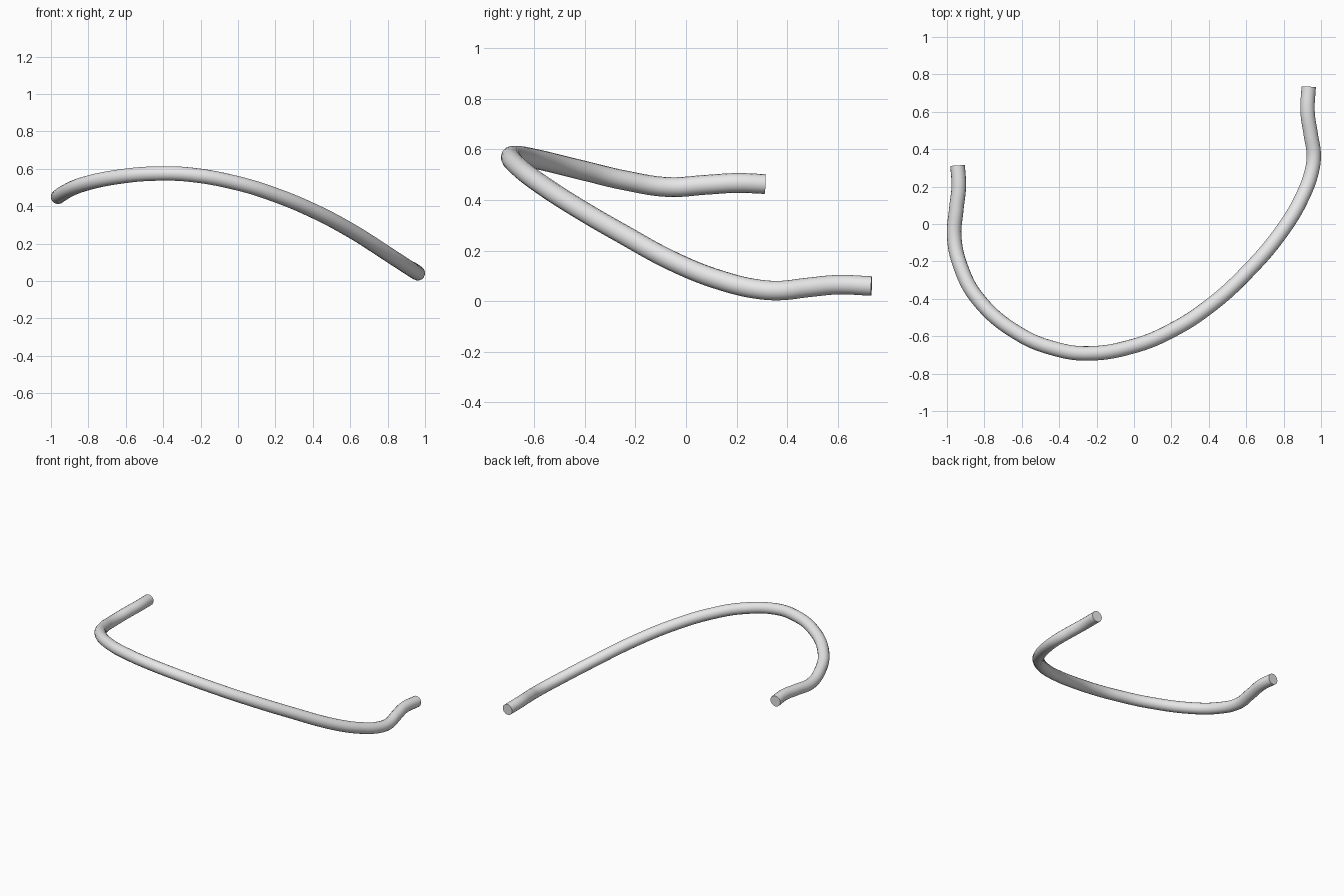
import bpy

if "Cube" in bpy.data.objects:
    bpy.data.objects.remove(bpy.data.objects["Cube"])

# Centre line of the bent rod, end to end
path = [(-0.943, 0.312, 0.463), (-0.937, 0.20, 0.467), (-0.95, 0.08, 0.46),
        (-0.961, -0.07, 0.451), (-0.926, -0.23, 0.475), (-0.835, -0.40, 0.515),
        (-0.62, -0.585, 0.56), (-0.42, -0.668, 0.575), (-0.25, -0.692, 0.568),
        (0.0, -0.652, 0.522), (0.2, -0.57, 0.46), (0.4, -0.442, 0.377),
        (0.6, -0.262, 0.272), (0.8, -0.025, 0.145), (0.9, 0.145, 0.08),
        (0.95, 0.28, 0.048), (0.961, 0.37, 0.042), (0.945, 0.48, 0.054),
        (0.928, 0.60, 0.065), (0.934, 0.733, 0.06)]

curve = bpy.data.curves.new("rod", "CURVE")
curve.dimensions = "3D"
curve.resolution_u = 10
curve.bevel_depth = 0.039
curve.bevel_resolution = 6
curve.use_fill_caps = True
spline = curve.splines.new("BEZIER")
spline.bezier_points.add(len(path) - 1)
for point, co in zip(spline.bezier_points, path):
    point.co = co
    point.handle_left_type = point.handle_right_type = "AUTO"

rod = bpy.data.objects.new("bent_rod", curve)
bpy.context.collection.objects.link(rod)

# Turn into a mesh with smooth sides and crisp flat ends
bpy.context.view_layer.objects.active = rod
rod.select_set(True)
bpy.ops.object.convert(target="MESH")
bpy.ops.object.shade_smooth_by_angle()

grey = bpy.data.materials.new("light grey")
grey.diffuse_color = (0.8, 0.8, 0.8, 1)
grey.use_nodes = True
grey.node_tree.nodes["Principled BSDF"].inputs["Base Color"].default_value = grey.diffuse_color
rod.data.materials.clear()
rod.data.materials.append(grey)
